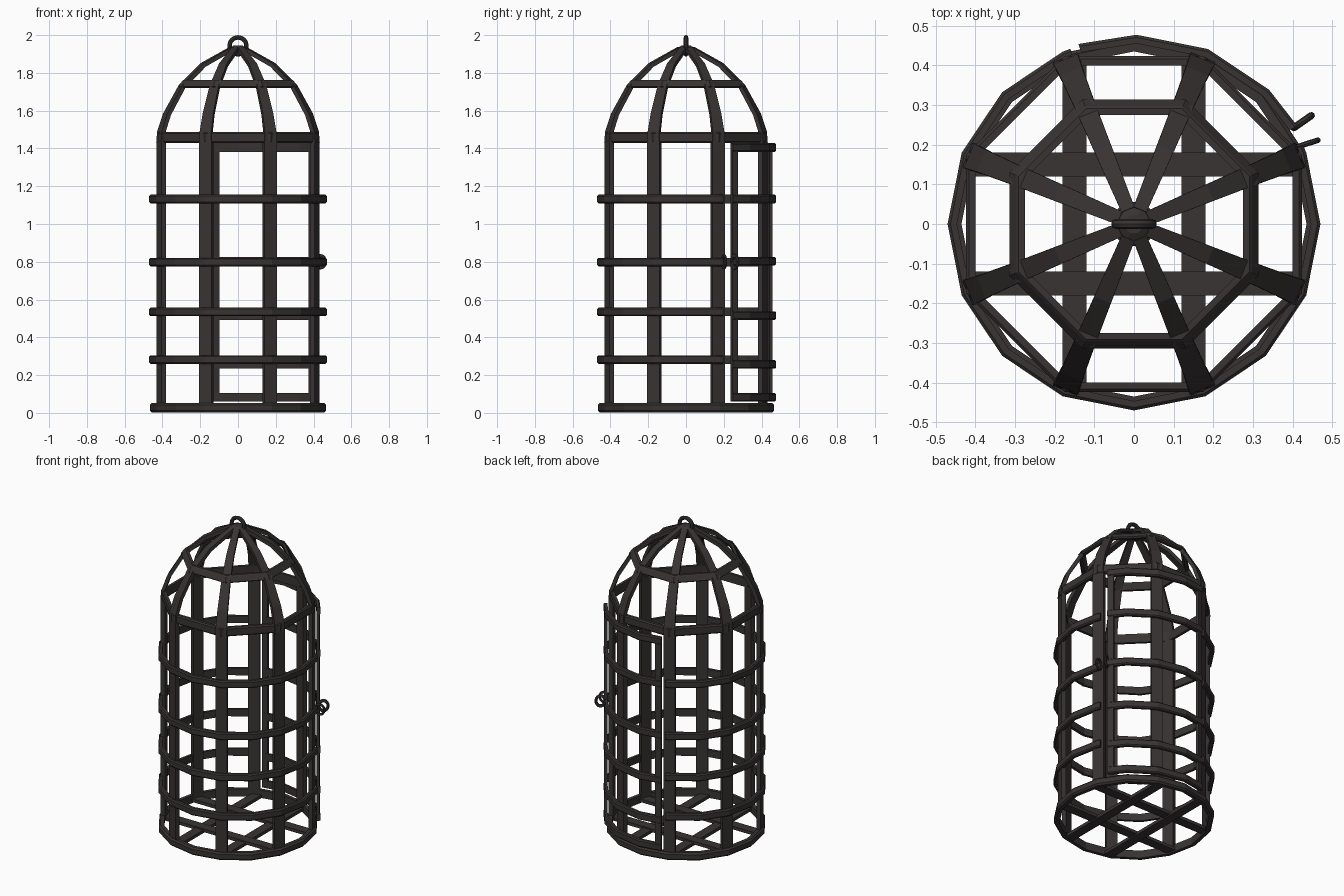
import bpy, math
from math import cos, sin, radians, pi

if "Cube" in bpy.data.objects:
    bpy.data.objects.remove(bpy.data.objects["Cube"])

iron = bpy.data.materials.new("dark iron")
iron.diffuse_color = (0.040, 0.033, 0.033, 1)
iron.use_nodes = True
iron.node_tree.nodes["Principled BSDF"].inputs["Base Color"].default_value = iron.diffuse_color


def skin(name, rings, closed=False, smooth=False):
    """Bridge a row of equal cross-sections into a solid bar or hoop."""
    n, m = len(rings[0]), len(rings)
    verts = [p for ring in rings for p in ring]
    faces = []
    for i in range(m if closed else m - 1):
        a, b = i * n, (i + 1) % m * n
        faces += [(a + j, a + (j + 1) % n, b + (j + 1) % n, b + j) for j in range(n)]
    if not closed:
        faces += [tuple(range(n))[::-1], tuple(range((m - 1) * n, m * n))]
    me = bpy.data.meshes.new(name)
    me.from_pydata(verts, [], faces)
    me.materials.append(iron)
    ob = bpy.data.objects.new(name, me)
    bpy.context.collection.objects.link(ob)
    bpy.context.view_layer.objects.active = ob
    ob.select_set(True)
    bpy.ops.object.mode_set(mode='EDIT')
    bpy.ops.mesh.select_all(action='SELECT')
    bpy.ops.mesh.normals_make_consistent(inside=False)
    bpy.ops.object.mode_set(mode='OBJECT')
    if smooth:
        bpy.ops.object.shade_smooth_by_angle(angle=radians(40))
    ob.select_set(False)
    return ob


def hoop(name, angles, r, thick, z0, z1, closed=False, lean=0.0, centre=(0, 0)):
    """Chamfered flat band following a polygon of the given angles."""
    c = min(thick, z1 - z0) * 0.3
    sec = [(r - thick, z0), (r - c, z0), (r, z0 + c), (r - lean, z1 - c),
           (r - c - lean, z1), (r - thick - lean, z1)]
    rings = [[(centre[0] + q * cos(radians(a)), centre[1] + q * sin(radians(a)), z)
              for q, z in sec] for a in angles]
    return skin(name, rings, closed)


def strip(name, angle, path, thick):
    """Flat bar in a radial plane; path rows are radius, height, width, inward tilt."""
    ca, sa = cos(radians(angle)), sin(radians(angle))
    rings = []
    for r, z, w, t in path:
        ri, zi = r - thick * cos(t), z - thick * sin(t)
        rings.append([(q * ca - s * sa, q * sa + s * ca, h)
                      for q, h, s in ((r, z, -w / 2), (r, z, w / 2),
                                      (ri, zi, w / 2), (ri, zi, -w / 2))])
    return skin(name, rings)


def box(name, loc, size):
    x, y, z = (s / 2 for s in size)
    return skin(name, [[(loc[0] + i * x, loc[1] + j * y, loc[2] + k * z)
                        for i, j in ((-1, -1), (1, -1), (1, 1), (-1, 1))] for k in (-1, 1)])


def loop_ring(name, loc, major, minor, heading, stretch=1.0):
    """Upright ring whose plane contains the given heading."""
    rings = []
    for i in range(16):
        a = i * pi / 8
        ring = []
        for j in range(8):
            b = j * pi / 4
            q = major + minor * cos(b)
            u, v = q * cos(a), minor * sin(b)
            h = radians(heading)
            ring.append((loc[0] + u * cos(h) - v * sin(h),
                         loc[1] + u * sin(h) + v * cos(h), loc[2] + stretch * q * sin(a)))
        rings.append(ring)
    return skin(name, rings, True, True)


eight = [22.5 + 45 * k for k in range(8)]

# Upright bars and the dome ribs above them
dome = [(.455, 1.43, .066, 0), (.45, 1.49, .066, .15), (.417, 1.585, .06, .4),
        (.329, 1.735, .052, .65), (.208, 1.85, .045, .9), (.04, 1.938, .035, 1.15)]
for a in eight:
    strip("upright_bar", a, [(.452, .02, .07, 0), (.452, 1.44, .07, 0)], .026)
    strip("dome_rib", a, dome, .022)

# Octagonal dome bands
hoop("dome_base_band", eight, .458, .026, 1.43, 1.487, True)
hoop("dome_middle_band", eight, .340, .024, 1.72, 1.762, True, .018)

# Peak cap and hanging ring
skin("peak_cap", [[(r * cos(radians(a)), r * sin(radians(a)), z) for a in eight]
                  for r, z in ((.055, 1.905), (.06, 1.925), (.025, 1.945))])
loop_ring("hanging_ring", (0, 0, 1.943), .045, .012, 0)

# Base ring and floor grid
hoop("base_ring", [22.5 * k for k in range(16)], .467, .032, .003, .052, True)
for s in (-1, 1):
    box("floor_bar_lengthwise", (s * .15, 0, .014), (.06, .83, .02))
    box("floor_bar_crosswise", (0, s * .15, .022), (.83, .06, .02))

# Side hoops, broken at the doorway
for z in (1.132, .798, .535, .282):
    hoop("side_hoop", [110] + [112.5 + 22.5 * k for k in range(13)] + [385],
         .47, .024, z - .023, z + .023)

# Door: curved crossbars and edge stiles, slightly proud of the cage
off = (.006, .004)
door = [31, 45, 67.5, 90, 108]
for z in (1.405, 1.132, .803, .515, .257, .083):
    hoop("door_crossbar", door, .473, .022, z - .023, z + .023, centre=off)
for a, b in ((31, 35.5), (103.5, 108)):
    hoop("door_stile", [a, b], .468, .018, .06, 1.428, centre=off)

# Latch rings on the door and the neighbouring bar
loop_ring("door_latch_ring", (.425, .258, .80), .027, .009, 35, 1.2)
loop_ring("frame_latch_ring", (.438, .203, .80), .027, .007, 18, 1.2)
